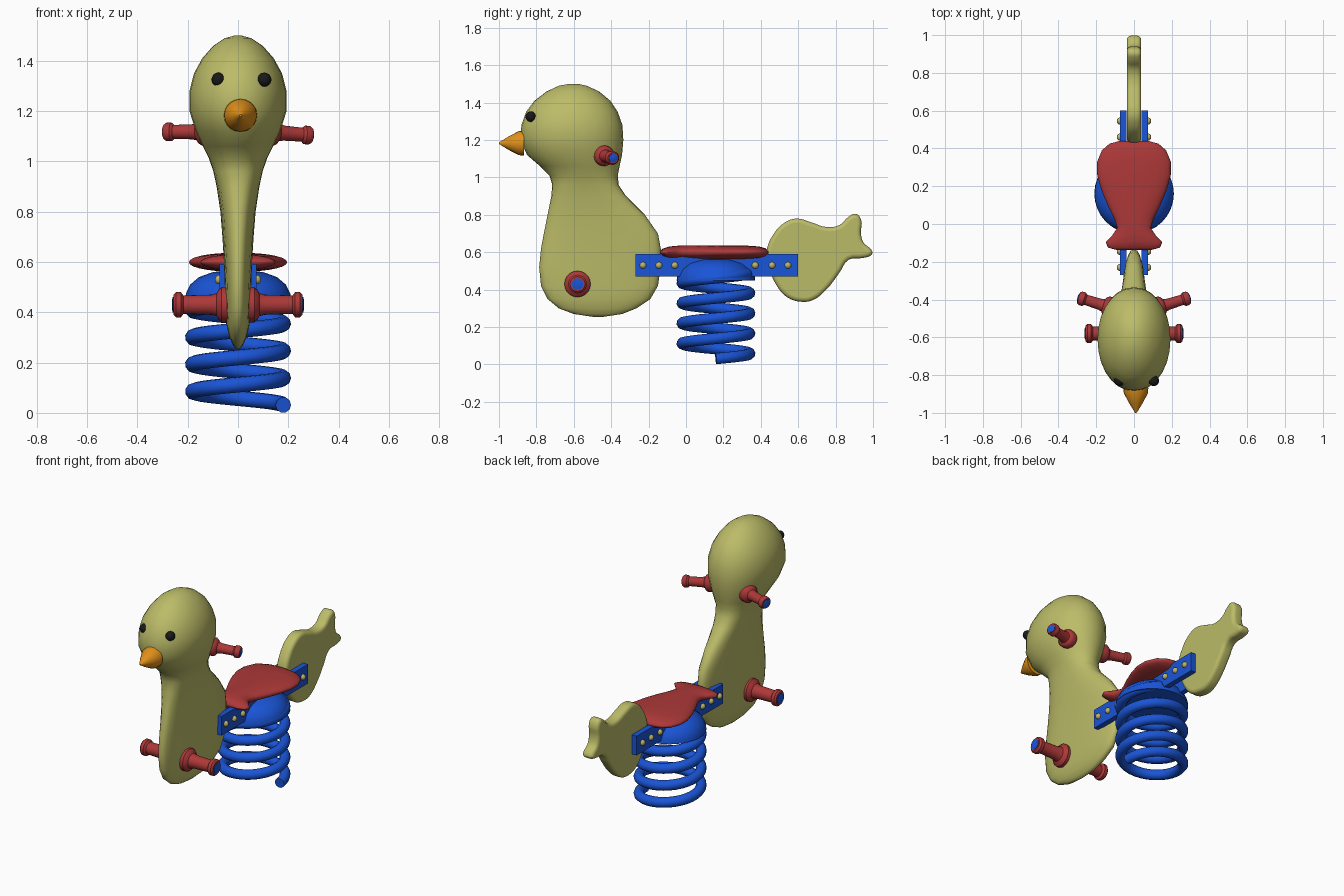
import bpy, bmesh, math
from mathutils import Vector

if "Cube" in bpy.data.objects:
    bpy.data.objects.remove(bpy.data.objects["Cube"])


def material(name, rgb):
    m = bpy.data.materials.new(name)
    m.diffuse_color = (*rgb, 1)
    m.use_nodes = True
    m.node_tree.nodes["Principled BSDF"].inputs["Base Color"].default_value = m.diffuse_color
    return m


OLIVE = material("olive", (0.50, 0.50, 0.14))
BLUE = material("blue", (0.01, 0.09, 0.68))
RED = material("red", (0.42, 0.04, 0.04))
ORANGE = material("orange", (0.75, 0.28, 0.01))
BLACK = material("black", (0.01, 0.01, 0.01))
YELLOW = material("yellow", (0.50, 0.45, 0.15))


def finish(ob, mat, angle=40):
    ob.data.materials.append(mat)
    bpy.ops.object.select_all(action='DESELECT')
    ob.select_set(True)
    bpy.context.view_layer.objects.active = ob
    if ob.type == 'CURVE':
        bpy.ops.object.convert(target='MESH')
    bpy.ops.object.shade_smooth_by_angle(angle=math.radians(angle))
    return ob


def rings_to_object(name, rings, mat, angle=40):
    """Skin a list of equally long point rings and close both ends."""
    bm = bmesh.new()
    vs = [[bm.verts.new(p) for p in r] for r in rings]
    n = len(vs[0])
    for a, b in zip(vs, vs[1:]):
        for i in range(n):
            j = (i + 1) % n
            bm.faces.new((a[i], a[j], b[j], b[i]))
    bm.faces.new(vs[0][::-1])
    bm.faces.new(vs[-1])
    bmesh.ops.recalc_face_normals(bm, faces=bm.faces)
    me = bpy.data.meshes.new(name)
    bm.to_mesh(me)
    bm.free()
    ob = bpy.data.objects.new(name, me)
    bpy.context.collection.objects.link(ob)
    return finish(ob, mat, angle)


def oval(ru, rv, e, n=28):
    """Superellipse outline with exponent e."""
    pts = []
    for k in range(n):
        c, s = math.cos(2 * math.pi * k / n), math.sin(2 * math.pi * k / n)
        pts.append((math.copysign(abs(c) ** (2 / e), c) * ru,
                    math.copysign(abs(s) ** (2 / e), s) * rv))
    return pts


def lathe(name, profile, start, direction, mat, n=20, angle=40):
    """Revolve (radius, distance) pairs about an axis."""
    q = Vector((0, 0, 1)).rotation_difference(Vector(direction))
    rings = [[Vector(start) + q @ Vector((u, v, d)) for u, v in oval(r, r, 2, n)]
             for r, d in profile]
    return rings_to_object(name, rings, mat, angle)


def curve_object(name, points, kind, dims, depth):
    cu = bpy.data.curves.new(name, 'CURVE')
    cu.dimensions = dims
    cu.bevel_depth = depth
    cu.bevel_resolution = 3
    sp = cu.splines.new(kind)
    if kind == 'BEZIER':
        sp.bezier_points.add(len(points) - 1)
        for bp, p in zip(sp.bezier_points, points):
            bp.co = (p[0], p[1], 0)
            bp.handle_left_type = bp.handle_right_type = 'AUTO'
        sp.use_cyclic_u = True
        sp.resolution_u = 4
    else:
        sp.points.add(len(points) - 1)
        for pt, p in zip(sp.points, points):
            pt.co = (*p, 1)
    ob = bpy.data.objects.new(name, cu)
    bpy.context.collection.objects.link(ob)
    return ob


# Head and flat body in one skin: z, front y, back y, half width
BODY = [(0.255, -0.50, -0.44, 0.006), (0.27, -0.60, -0.34, 0.02),
        (0.30, -0.68, -0.265, 0.034), (0.35, -0.74, -0.19, 0.046),
        (0.42, -0.775, -0.15, 0.05), (0.52, -0.785, -0.135, 0.053),
        (0.62, -0.775, -0.135, 0.057), (0.70, -0.76, -0.15, 0.062),
        (0.80, -0.74, -0.22, 0.07), (0.90, -0.72, -0.32, 0.085),
        (0.96, -0.715, -0.36, 0.098), (1.01, -0.73, -0.365, 0.115),
        (1.06, -0.78, -0.355, 0.14), (1.12, -0.85, -0.342, 0.168),
        (1.20, -0.885, -0.335, 0.193), (1.28, -0.88, -0.34, 0.193),
        (1.35, -0.855, -0.365, 0.175), (1.41, -0.81, -0.405, 0.142),
        (1.46, -0.745, -0.465, 0.098), (1.49, -0.68, -0.53, 0.052),
        (1.50, -0.625, -0.575, 0.015)]
rings_to_object("body", [
    [(u, (a + b) / 2 + v, z) for u, v in oval(w, (b - a) / 2, 2.5 if z < 1 else 2.05)]
    for z, a, b, w in BODY], OLIVE, 60)

# Tail plate with rounded edges
TAIL = [(0.43, 0.60), (0.47, 0.70), (0.53, 0.76), (0.59, 0.78), (0.67, 0.76),
        (0.75, 0.735), (0.82, 0.745), (0.87, 0.79), (0.91, 0.805), (0.937, 0.77),
        (0.935, 0.70), (0.95, 0.65), (0.992, 0.612), (0.995, 0.59), (0.95, 0.57),
        (0.87, 0.56), (0.82, 0.49), (0.75, 0.40), (0.68, 0.345), (0.62, 0.335),
        (0.54, 0.36), (0.48, 0.43), (0.44, 0.53)]
tail = curve_object("tail", TAIL, 'BEZIER', '2D', 0.022)
tail.data.fill_mode = 'BOTH'
tail.data.offset = -0.022
tail.data.extrude = 0.016
tail.rotation_euler = (math.pi / 2, 0, math.pi / 2)
finish(tail, OLIVE, 60)

# Beak and eyes
lathe("beak", [(0.066, 0), (0.064, 0.03), (0.035, 0.085), (0.004, 0.135)],
      (0.01, -0.865, 1.183), (0, -1, 0), ORANGE)
for side, x in (("right", 0.105), ("left", -0.077)):
    bpy.ops.mesh.primitive_uv_sphere_add(segments=16, ring_count=10, radius=0.028,
                                         location=(x, -0.83, 1.325))
    eye = bpy.context.object
    eye.name = side + "_eye"
    finish(eye, BLACK)

# Seat: y, half width, half thickness
SEAT = [(-0.138, 0.09, 0.006), (-0.125, 0.138, 0.02), (-0.095, 0.15, 0.03),
        (-0.06, 0.115, 0.035), (-0.02, 0.088, 0.037), (0.03, 0.105, 0.038),
        (0.10, 0.14, 0.038), (0.18, 0.173, 0.038), (0.26, 0.195, 0.038),
        (0.33, 0.195, 0.036), (0.39, 0.17, 0.032), (0.425, 0.13, 0.022),
        (0.44, 0.075, 0.006)]
rings_to_object("seat", [[(u, y, 0.599 + v) for u, v in oval(w, t, 2.1)]
                         for y, w, t in SEAT], RED, 60)

# Side plates with bolts
for side, s in (("right", 1), ("left", -1)):
    bpy.ops.mesh.primitive_cube_add(size=1, location=(s * 0.056, 0.165, 0.53))
    plate = bpy.context.object
    plate.name = side + "_plate"
    plate.scale = (0.034, 0.87, 0.122)
    finish(plate, BLUE)
    for i, y in enumerate((-0.23, -0.145, -0.06, 0.37, 0.46, 0.545)):
        lathe(f"{side}_bolt_{i}", [(0.018, 0), (0.018, 0.012), (0.012, 0.02), (0.003, 0.023)],
              (s * 0.068, y, 0.53), (s, 0, 0), YELLOW, 12)

# Dome cap and coil spring
lathe("spring_cap", [(0.01, 0.45), (0.21, 0.45), (0.207, 0.475), (0.19, 0.51),
                     (0.155, 0.54), (0.10, 0.56), (0.01, 0.568)],
      (0, 0.16, 0), (0, 0, 1), BLUE, 32)
TURNS, STEPS = 4.2, 32
coil = []
for k in range(int(TURNS * STEPS) + 1):
    a = 2 * math.pi * k / STEPS
    coil.append((0.18 * math.cos(a), 0.16 + 0.18 * math.sin(a), 0.031 + 0.108 * k / STEPS))
spring = curve_object("spring", coil, 'POLY', '3D', 0.031)
spring.data.use_fill_caps = True
finish(spring, BLUE)


def grip(name, start, tip, flange, shaft, knob):
    """Flanged peg with a knob end and a blue end plug."""
    d = Vector(tip) - Vector(start)
    L = d.length
    lathe(name, [(flange, 0), (flange, 0.03), (flange * 0.85, 0.042), (shaft * 1.15, 0.05),
                 (shaft, 0.07), (shaft * 0.92, L - 0.04), (knob, L - 0.03),
                 (knob, L - 0.01), (knob * 0.8, L)], start, d, RED)
    lathe(name + "_plug", [(knob * 0.62, -0.02), (knob * 0.62, 0.003), (knob * 0.3, 0.006)],
          tip, d, BLUE)


# Hand grips on the head and foot pegs on the body
for side, s in (("right", 1), ("left", -1)):
    grip(side + "_hand_grip", (s * 0.115, -0.445, 1.118), (s * 0.293, -0.39, 1.11 + s * -0.007),
         0.055, 0.03, 0.037)
    grip(side + "_foot_peg", (s * 0.035, -0.58, 0.43), (s * 0.257, -0.58, 0.43),
         0.07, 0.04, 0.05)
